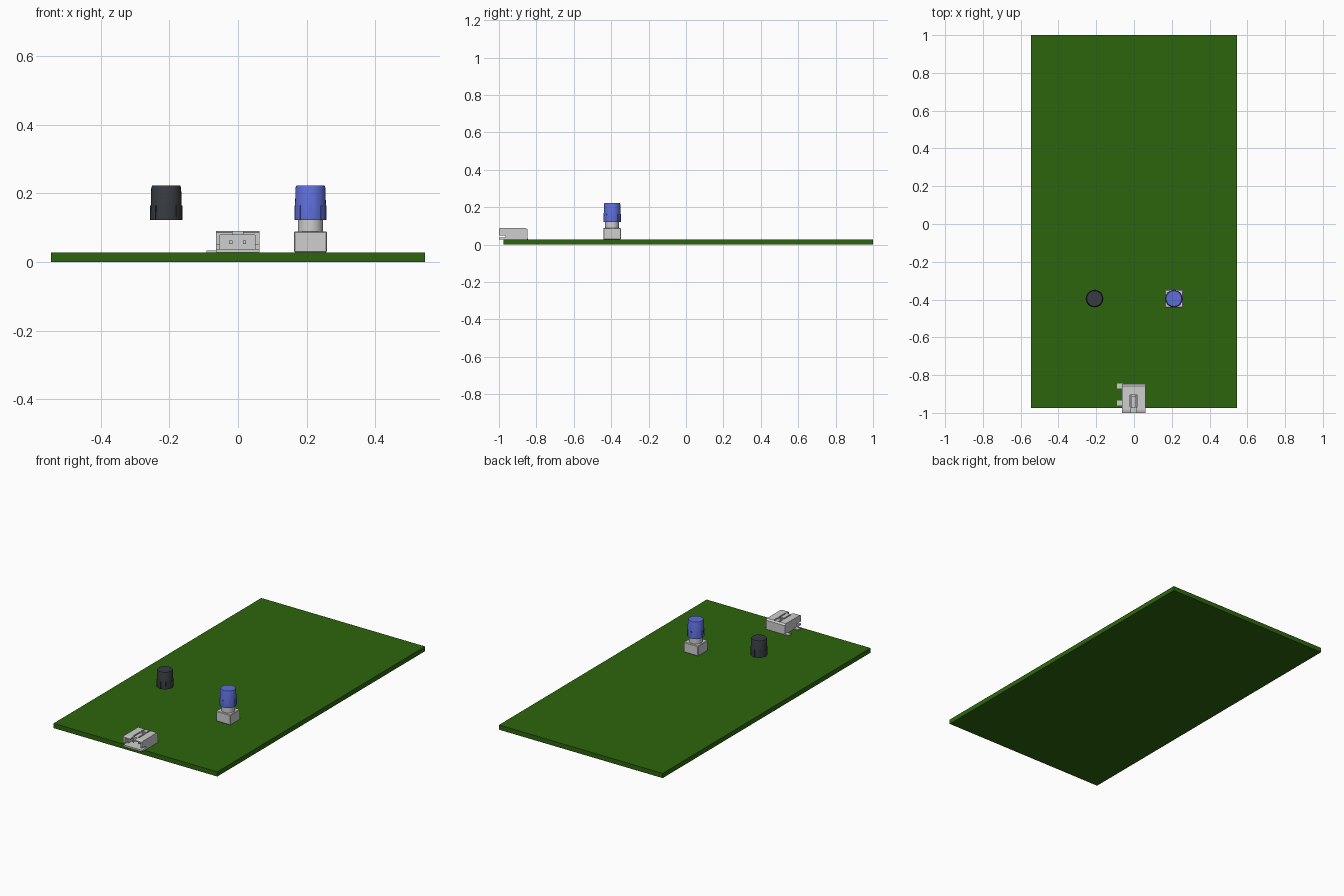
import bpy, bmesh, math
from mathutils import Vector, Matrix

if "Cube" in bpy.data.objects:
    bpy.data.objects.remove(bpy.data.objects["Cube"])


def material(name, rgb):
    m = bpy.data.materials.new(name)
    m.diffuse_color = (*rgb, 1)
    m.use_nodes = True
    m.node_tree.nodes["Principled BSDF"].inputs["Base Color"].default_value = m.diffuse_color
    return m


GREEN = material("board green", (0.027, 0.13, 0.004))
GREY = material("light grey", (0.62, 0.62, 0.62))
BLUE = material("cap blue", (0.11, 0.155, 0.67))
BLACK = material("cap charcoal", (0.038, 0.044, 0.052))


def finish(name, bm, mat, smooth=False):
    bmesh.ops.recalc_face_normals(bm, faces=bm.faces)
    me = bpy.data.meshes.new(name)
    bm.to_mesh(me)
    bm.free()
    ob = bpy.data.objects.new(name, me)
    bpy.context.collection.objects.link(ob)
    if mat:
        me.materials.append(mat)
    if smooth:
        bpy.ops.object.select_all(action='DESELECT')
        ob.select_set(True)
        bpy.context.view_layer.objects.active = ob
        bpy.ops.object.shade_smooth_by_angle(angle=math.radians(35))
    return ob


def add_box(bm, x0, x1, y0, y1, z0, z1):
    loc = Matrix.Translation(((x0 + x1) / 2, (y0 + y1) / 2, (z0 + z1) / 2))
    bmesh.ops.create_cube(bm, size=1, matrix=loc @ Matrix.Diagonal((x1 - x0, y1 - y0, z1 - z0, 1)))


def box(name, mat, *dims):
    bm = bmesh.new()
    add_box(bm, *dims)
    return finish(name, bm, mat)


def lathe(name, mat, cx, cy, profile, sides=32):
    bm = bmesh.new()
    vs = [bm.verts.new((r, 0, z)) for r, z in profile]
    es = [bm.edges.new(p) for p in zip(vs, vs[1:])]
    bmesh.ops.spin(bm, geom=vs + es, cent=(0, 0, 0), axis=(0, 0, 1),
                   angle=math.tau, steps=sides, use_duplicate=False)
    bmesh.ops.remove_doubles(bm, verts=bm.verts, dist=1e-5)
    bmesh.ops.translate(bm, verts=bm.verts, vec=Vector((cx, cy, 0)))
    return finish(name, bm, mat, True)


def cut(ob, *dims):
    cutter = box("cutter", None, *dims)
    cutter.hide_render = True
    mod = ob.modifiers.new("cut", 'BOOLEAN')
    mod.operation, mod.solver, mod.object = 'DIFFERENCE', 'EXACT', cutter
    bpy.context.view_layer.objects.active = ob
    bpy.ops.object.modifier_apply(modifier=mod.name)
    bpy.data.objects.remove(cutter)


# Circuit board
box("circuit_board", GREEN, -0.545, 0.545, -0.975, 1.0, 0, 0.028)

# Connector housing: side profile extruded across x
bm = bmesh.new()
outline = [(-1, 0.028), (-0.848, 0.028), (-0.848, 0.082), (-0.858, 0.09), (-0.985, 0.09), (-1, 0.086)]
face = bm.faces.new([bm.verts.new((-0.064, y, z)) for y, z in outline])
ext = bmesh.ops.extrude_face_region(bm, geom=[face])["geom"]
bmesh.ops.translate(bm, vec=(0.126, 0, 0), verts=[v for v in ext if isinstance(v, bmesh.types.BMVert)])
housing = finish("connector_housing", bm, GREY)
cut(housing, -0.052, 0.050, -1.02, -0.90, 0.038, 0.079)    # plug opening
cut(housing, -0.10, 0.10, -1.02, -0.965, 0.038, 0.050)     # side notches
cut(housing, -0.016, 0.014, -1.02, -0.975, 0.07, 0.10)     # front top notch
for s in (-1, 1):                                          # latch and rear slots
    x = -0.001 + s * 0.016
    cut(housing, x - 0.004, x + 0.004, -0.968, -0.905, 0.074, 0.10)
    cut(housing, x - 0.004, x + 0.004, -0.895, -0.858, 0.084, 0.10)
cut(housing, -0.021, 0.019, -0.912, -0.904, 0.082, 0.10)
cut(housing, -0.021, 0.019, -0.895, -0.888, 0.084, 0.10)

# Contact pins inside the opening, and solder tabs on the left
bm = bmesh.new()
for s in (-1, 1):
    x = -0.001 + s * 0.02
    add_box(bm, x - 0.005, x + 0.005, -0.97, -0.895, 0.053, 0.063)
finish("connector_pins", bm, GREY)
bm = bmesh.new()
for y in (-0.858, -0.948):
    add_box(bm, -0.091, -0.060, y - 0.013, y + 0.013, 0.028, 0.033)
finish("connector_tabs", bm, GREY)

# Button base and plunger
BX, BY = 0.211, -0.395
base = box("button_base", GREY, BX - 0.048, BX + 0.048, BY - 0.047, BY + 0.047, 0.028, 0.089)
bv = base.modifiers.new("bevel", 'BEVEL')
bv.width, bv.segments = 0.003, 1
lathe("button_plunger", GREY, BX, BY, [(0, 0.085), (0.037, 0.085), (0.037, 0.128), (0, 0.128)])

# Tapered caps with slim grip ribs on the lower half
for name, mat, cx in (("blue_cap", BLUE, BX), ("black_cap", BLACK, -0.209)):
    lathe(name, mat, cx, BY, [(0, 0.15), (0.036, 0.15), (0.036, 0.122), (0.046, 0.122),
                              (0.0435, 0.216), (0.041, 0.222), (0, 0.222)])
    bm = bmesh.new()
    for i in range(8):
        rib = bmesh.new()
        add_box(rib, 0.040, 0.0472, -0.004, 0.004, 0.122, 0.165)
        rib.transform(Matrix.Translation((cx, BY, 0)) @ Matrix.Rotation(i * math.tau / 8, 4, 'Z'))
        tmp = bpy.data.meshes.new("rib")
        rib.to_mesh(tmp)
        rib.free()
        bm.from_mesh(tmp)
        bpy.data.meshes.remove(tmp)
    finish(name + "_ribs", bm, mat)
